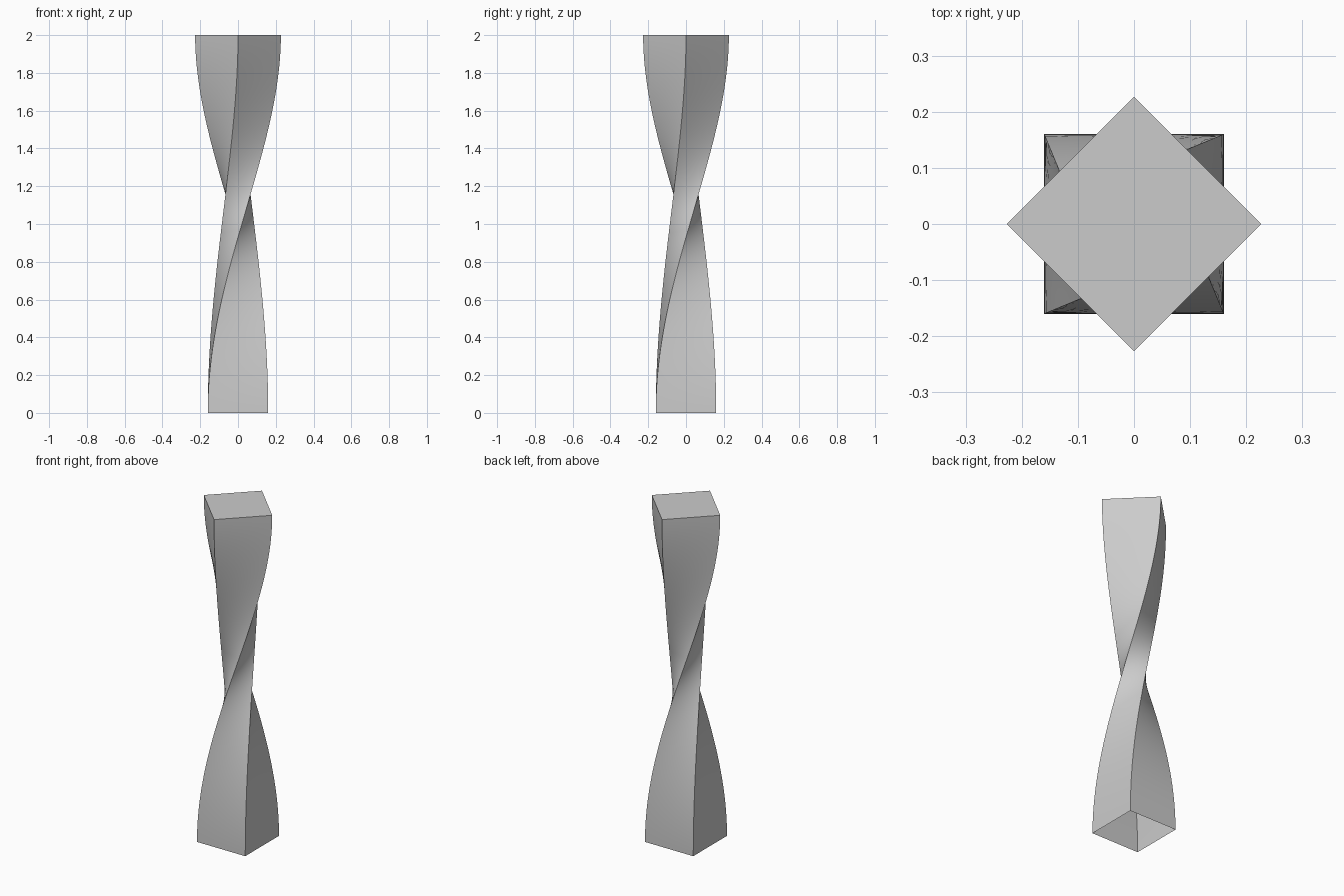
import bpy, bmesh, math
from mathutils import Vector

if "Cube" in bpy.data.objects:
    bpy.data.objects.remove(bpy.data.objects["Cube"])

HEIGHT = 2.0
BASE = Vector((-0.16, -0.16))   # corner of the base square
TOP = Vector((0.227, 0.0))      # the same corner at the top, turned by 135 degrees
LOW_PULL, HIGH_PULL = 0.37, 0.31  # vertical handle lengths of the corner curves
ROWS, COLS = 72, 12


def corner_curve(t):
    """Corner position on a curve that leaves both ends vertically."""
    u = 1 - t
    blend = 3 * t * t - 2 * t ** 3
    z = 3 * LOW_PULL * t * u * u + 3 * (1 - HIGH_PULL) * t * t * u + t ** 3
    p = BASE.lerp(TOP, blend)
    return Vector((p.x, p.y, z * HEIGHT))


def quarter_turn(p, k):
    for _ in range(k):
        p = Vector((-p.y, p.x, p.z))
    return p


# Stone grey material
grey = bpy.data.materials.new("light grey")
grey.use_nodes = True
colour = (0.6, 0.6, 0.6, 1.0)
grey.diffuse_color = colour
grey.node_tree.nodes["Principled BSDF"].inputs["Base Color"].default_value = colour

# Square rings lofted along the corner curves
bm = bmesh.new()
rings = []
for r in range(ROWS + 1):
    c = corner_curve(r / ROWS)
    ring = []
    for k in range(4):
        a, b = quarter_turn(c, k), quarter_turn(c, k + 1)
        ring += [bm.verts.new(a.lerp(b, i / COLS)) for i in range(COLS)]
    rings.append(ring)

count = 4 * COLS
for lower, upper in zip(rings, rings[1:]):
    for i in range(count):
        j = (i + 1) % count
        bm.faces.new((lower[i], lower[j], upper[j], upper[i]))

# Closed flat top, open underside
bm.faces.new(rings[-1])

# Keep the four twisting corners and the top rim sharp
for f in bm.faces:
    f.smooth = True
for ring_a, ring_b in zip(rings, rings[1:]):
    for i in range(0, count, COLS):
        bm.edges.get((ring_a[i], ring_b[i])).smooth = False
for i in range(count):
    bm.edges.get((rings[-1][i], rings[-1][(i + 1) % count])).smooth = False

mesh = bpy.data.meshes.new("twisted_column")
bm.to_mesh(mesh)
bm.free()
mesh.materials.append(grey)
column = bpy.data.objects.new("twisted_column", mesh)
bpy.context.collection.objects.link(column)
